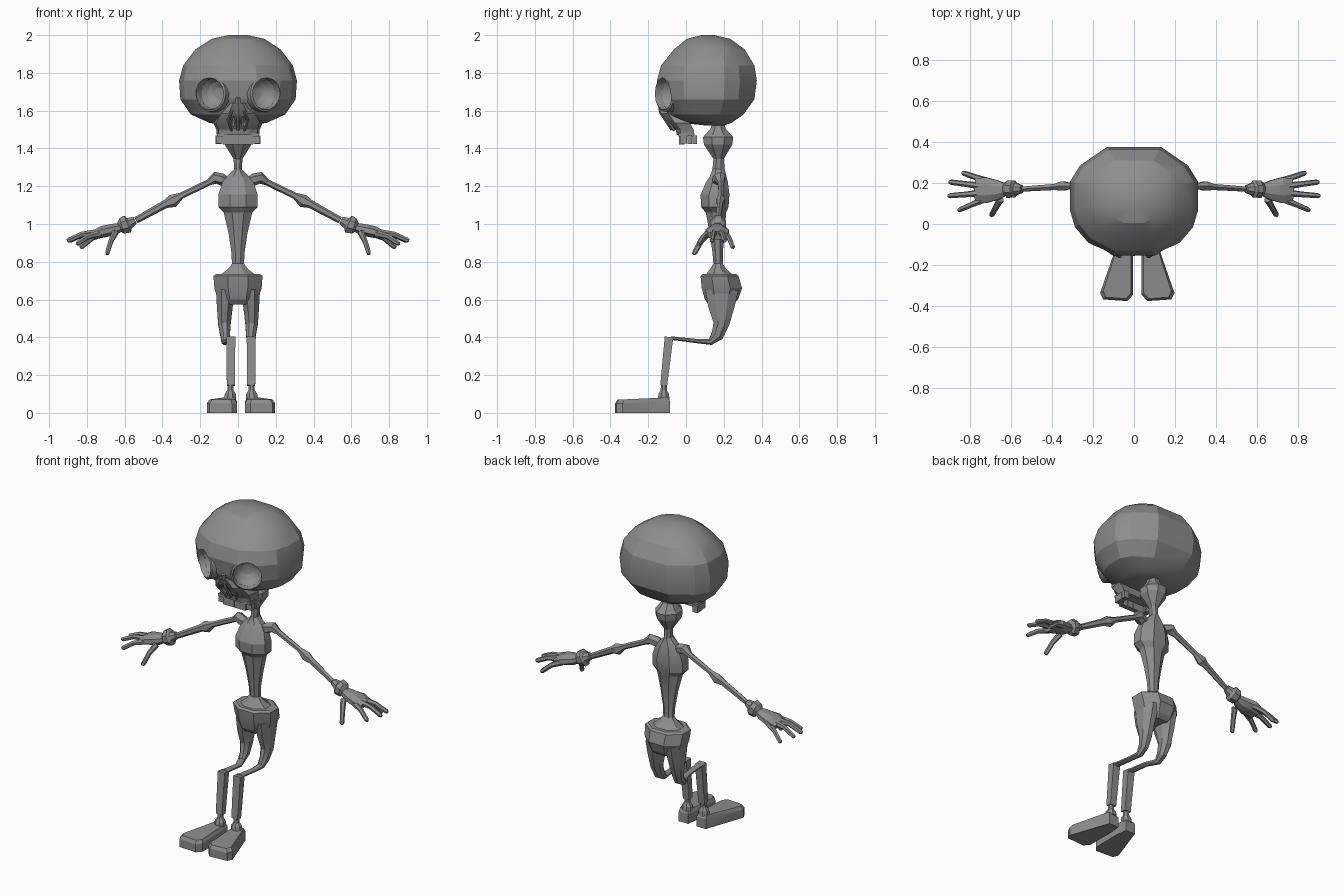
import bpy, bmesh, math
from mathutils import Vector, Matrix

if "Cube" in bpy.data.objects:
    bpy.data.objects.remove(bpy.data.objects["Cube"])

gray = bpy.data.materials.new("bone_gray")
gray.diffuse_color = (0.27, 0.27, 0.27, 1)
gray.use_nodes = True
gray.node_tree.nodes["Principled BSDF"].inputs["Base Color"].default_value = gray.diffuse_color


def finish(name, bm, angle=22):
    bmesh.ops.recalc_face_normals(bm, faces=bm.faces)
    me = bpy.data.meshes.new(name)
    bm.to_mesh(me)
    bm.free()
    me.materials.append(gray)
    ob = bpy.data.objects.new(name, me)
    bpy.context.collection.objects.link(ob)
    shade(ob, angle)
    return ob


def shade(ob, angle=22):
    bpy.ops.object.select_all(action='DESELECT')
    ob.select_set(True)
    bpy.context.view_layer.objects.active = ob
    bpy.ops.object.shade_smooth_by_angle(angle=math.radians(angle))


def loft(name, rings, angle=22):
    """Skin a stack of equal-length point rings and cap both ends."""
    bm = bmesh.new()
    vs = [[bm.verts.new(p) for p in r] for r in rings]
    n = len(vs[0])
    for a, b in zip(vs, vs[1:]):
        for i in range(n):
            bm.faces.new((a[i], a[(i + 1) % n], b[(i + 1) % n], b[i]))
    bm.faces.new(vs[0])
    bm.faces.new(vs[-1])
    return finish(name, bm, angle)


def column(name, rows, n=8):
    """Upright body part; rows are (z, half width, front y, back y)."""
    k = 1 / math.cos(math.pi / n)
    return loft(name, [[(h * k * math.cos(t), (f + b) / 2 + (b - f) / 2 * k * math.sin(t), z)
                        for t in [(i + .5) * 2 * math.pi / n for i in range(n)]]
                       for z, h, f, b in rows])


def tube(name, path, side, n=6, angle=22):
    """Limb along a path of (point, radius along side, other radius)."""
    pts = [Vector(p[0]) for p in path]
    side = Vector(side)
    rings = []
    for i, (p, ra, rb) in enumerate(path):
        d = Vector()
        if i:
            d += (pts[i] - pts[i - 1]).normalized()
        if i < len(pts) - 1:
            d += (pts[i + 1] - pts[i]).normalized()
        d.normalize()
        u = (side - d * side.dot(d)).normalized()
        v = d.cross(u)
        rings.append([pts[i] + u * ra * math.cos(t) + v * rb * math.sin(t)
                      for t in [(j + .5) * 2 * math.pi / n for j in range(n)]])
    return loft(name, rings, angle)


def box(name, c, s):
    bm = bmesh.new()
    bmesh.ops.create_cube(bm, size=1, matrix=Matrix.Translation(c) @ Matrix.Diagonal((*s, 1)))
    return finish(name, bm)


def carve(ob, matrix):
    """Cut an ellipsoid hollow."""
    bm = bmesh.new()
    bmesh.ops.create_uvsphere(bm, u_segments=14, v_segments=8, radius=1, matrix=matrix)
    cutter = finish("cutter", bm)
    cutter.hide_render = True
    mod = ob.modifiers.new("hollow", 'BOOLEAN')
    mod.operation, mod.solver, mod.object = 'DIFFERENCE', 'EXACT', cutter
    bpy.context.view_layer.objects.active = ob
    bpy.ops.object.modifier_apply(modifier=mod.name)
    bpy.data.objects.remove(cutter)
    shade(ob)


# Skull: horizontal rings with a broad back and a narrower brow
half = [(.32, -.97), (.72, -.75), (.92, -.5), (1, -.22), (1, .3), (.84, .63), (.42, 1)]
outline = half + [(-x, y) for x, y in reversed(half)]
rows = [(1.522, .05, .10, .20), (1.535, .15, -.03, .24), (1.58, .25, -.10, .305), (1.66, .305, -.148, .362),
        (1.76, .312, -.163, .375), (1.84, .29, -.14, .362), (1.925, .225, -.07, .31),
        (1.98, .14, .0, .235), (2.0, .05, .08, .15)]
skull = loft("skull", [[(x * h, .55 * b + .45 * f + .0 + y * ((.55 * b + .45 * f - f) if y < 0 else (.45 * (b - f))), z)
                        for x, y in outline] for z, h, f, b in rows])

# Upper jaw below the sockets
jaw_half = [(.5, 0, 0), (.9, .25, 0), (1, 1, 0)]
jaw_rows = [(1.47, .112, -.048, .045), (1.5, .115, -.055, .04), (1.535, .13, -.085, .02),
            (1.585, .10, -.125, 0), (1.64, .05, -.15, 0)]
jaw_outline = [(x, y) for x, y, _ in jaw_half] + [(-x, y) for x, y, _ in reversed(jaw_half)]
jaw = loft("upper_jaw", [[(x * h, f + y * (b - f), z) for x, y in jaw_outline] for z, h, f, b in jaw_rows])

# Eye sockets, socket rims and nostrils
for s in (1, -1):
    normal = Vector((.54 * s, -.84, 0)).normalized()
    place = Matrix.Translation((.142 * s, -.108, 1.69)) @ normal.to_track_quat('Z', 'Y').to_matrix().to_4x4()
    carve(skull, place @ Matrix.Diagonal((.088, .088, .085, 1)))
    bm = bmesh.new()
    n = 14
    ring = [[bm.verts.new(place @ Vector((r * math.cos(i * 2 * math.pi / n), r * math.sin(i * 2 * math.pi / n), h)))
             for r, h in ((.08, -.02), (.086, .012), (.096, .006), (.1, -.03))] for i in range(n)]
    for i in range(n):
        for j in range(4):
            a, b, k = ring[i], ring[(i + 1) % n], (j + 1) % 4
            bm.faces.new((a[j], b[j], b[k], a[k]))
    finish("socket_rim", bm, 35)
    carve(jaw, Matrix.Translation((.028 * s, -.1, 1.535)) @ Matrix.Diagonal((.015, .035, .036, 1)))
    tube("nostril_ridge", [((.03 * s, -.135, 1.6), .006, .008), ((.053 * s, -.098, 1.55), .008, .01),
                           ((.035 * s, -.062, 1.495), .006, .008)], (1, 0, 0))
tube("nose_bridge", [((0, -.145, 1.67), .016, .012), ((0, -.128, 1.59), .012, .014),
                     ((0, -.07, 1.5), .008, .012)], (1, 0, 0))

# Teeth in a U-shaped arch
for i in range(4):
    box("front_tooth", (-.06 + .04 * i, -.022, 1.445), (.038, .03, .05))
for s in (1, -1):
    box("canine_tooth", (.098 * s, -.012, 1.447), (.036, .035, .042))
    for y in (.02, .047):
        box("side_tooth", (.104 * s, y, 1.447), (.032, .025, .045))
box("gum", (0, 0, 1.472), (.22, .08, .018))

# Neck, ribcage and spine in one stack
column("torso", [(1.54, .03, .14, .20), (1.505, .04, .13, .21), (1.46, .072, .09, .25), (1.42, .07, .095, .245),
                 (1.345, .024, .145, .2), (1.29, .02, .14, .205), (1.25, .06, .125, .215),
                 (1.22, .082, .105, .222), (1.155, .104, .077, .23), (1.09, .104, .08, .225),
                 (1.06, .075, .105, .212), (.95, .05, .125, .205), (.85, .035, .14, .195),
                 (.79, .032, .145, .195), (.765, .05, .13, .21), (.72, .105, .095, .26)])

# Pelvis
column("pelvis", [(.735, .115, .09, .265), (.725, .13, .077, .278), (.66, .125, .083, .297),
                  (.6, .105, .1, .275), (.575, .085, .12, .25)])

for s in (1, -1):
    def lx(x):
        return .016 + s * (x - .016)   # lower legs mirror about a slightly shifted line

    # Thigh, bent knee and the thin bar leading to the shin
    tube("thigh", [((.066 * s, .19, .65), .055, .095), ((.07 * s, .187, .56), .045, .075),
                   ((.072 * s, .187, .47), .036, .045), ((.068 * s, .165, .41), .027, .036),
                   ((.067 * s, .13, .376), .022, .018), ((lx(.07), .06, .38), .02, .012),
                   ((lx(.07), -.08, .396), .023, .01)], (1, 0, 0), 8)
    tube("shin", [((lx(.07), -.09, .402), .034, .032), ((lx(.07), -.118, .145), .03, .026)], (1, 0, 0), 4)
    tube("ankle", [((lx(.072), -.117, .155), .016, .016), ((lx(.072), -.118, .12), .018, .018),
                   ((lx(.072), -.118, .1), .032, .03), ((lx(.075), -.118, .07), .034, .034)], (1, 0, 0), 8)

    # Foot: flared sole outline with bevelled top
    sole = [(.045, -.085), (.11, -.085), (.132, -.15), (.197, -.335), (.182, -.367),
            (.065, -.375), (.037, -.345), (.036, -.15)]

    def foot_ring(inset, z0, z1):
        cx, cy = .1, -.23
        return [(lx(cx + (x - cx) * inset), cy + (y - cy) * (inset + 1) / 2, z0 + (z1 - z0) * (-y - .08) / .29)
                for x, y in sole]
    loft("foot", [foot_ring(1, 0, 0), foot_ring(1, .062, .05), foot_ring(.84, .082, .07)])

    # Arm with shoulder, elbow and flared cuff
    def P(x, y, z):
        return (x * s, y, z)
    tube("arm", [(P(.05, .17, 1.225), .02, .02), (P(.085, .17, 1.235), .035, .032), (P(.12, .18, 1.245), .034, .032),
                 (P(.155, .185, 1.22), .018, .017), (P(.3, .185, 1.15), .014, .017),
                 (P(.345, .185, 1.122), .026, .035), (P(.385, .18, 1.105), .017, .022),
                 (P(.54, .17, 1.02), .014, .018)], (0, 1, 0))
    tube("wrist_cuff", [(P(.545, .17, 1.02), .02, .022), (P(.575, .17, 1.005), .032, .032),
                        (P(.585, .17, 1.0), .045, .052), (P(.615, .17, .99), .046, .046),
                        (P(.635, .17, .985), .022, .022)], (0, 1, 0), 8)
    tube("palm", [(P(.61, .17, .985), .025, .022), (P(.66, .165, .97), .05, .034),
                  (P(.72, .165, .958), .068, .034), (P(.77, .165, .94), .06, .024)], (0, 1, 0), 8)

    # Four fingers and a thumb
    for base, tip in (((.715, .208, .95), (.835, .25, .875)), ((.745, .185, .955), (.9, .205, .91)),
                      ((.745, .15, .955), (.905, .137, .912)), ((.73, .12, .95), (.855, .066, .895)),
                      ((.65, .12, .955), (.695, .04, .84))):
        a, b = Vector(P(*base)), Vector(P(*tip))
        mid = a.lerp(b, .5) + Vector((0, 0, .012))
        tube("finger", [(a, .018, .019), (mid, .014, .015), (a.lerp(b, .93), .013, .014), (b, .008, .009)],
             (0, 1, .3) if base[0] > .7 else (1, 0, 0))
